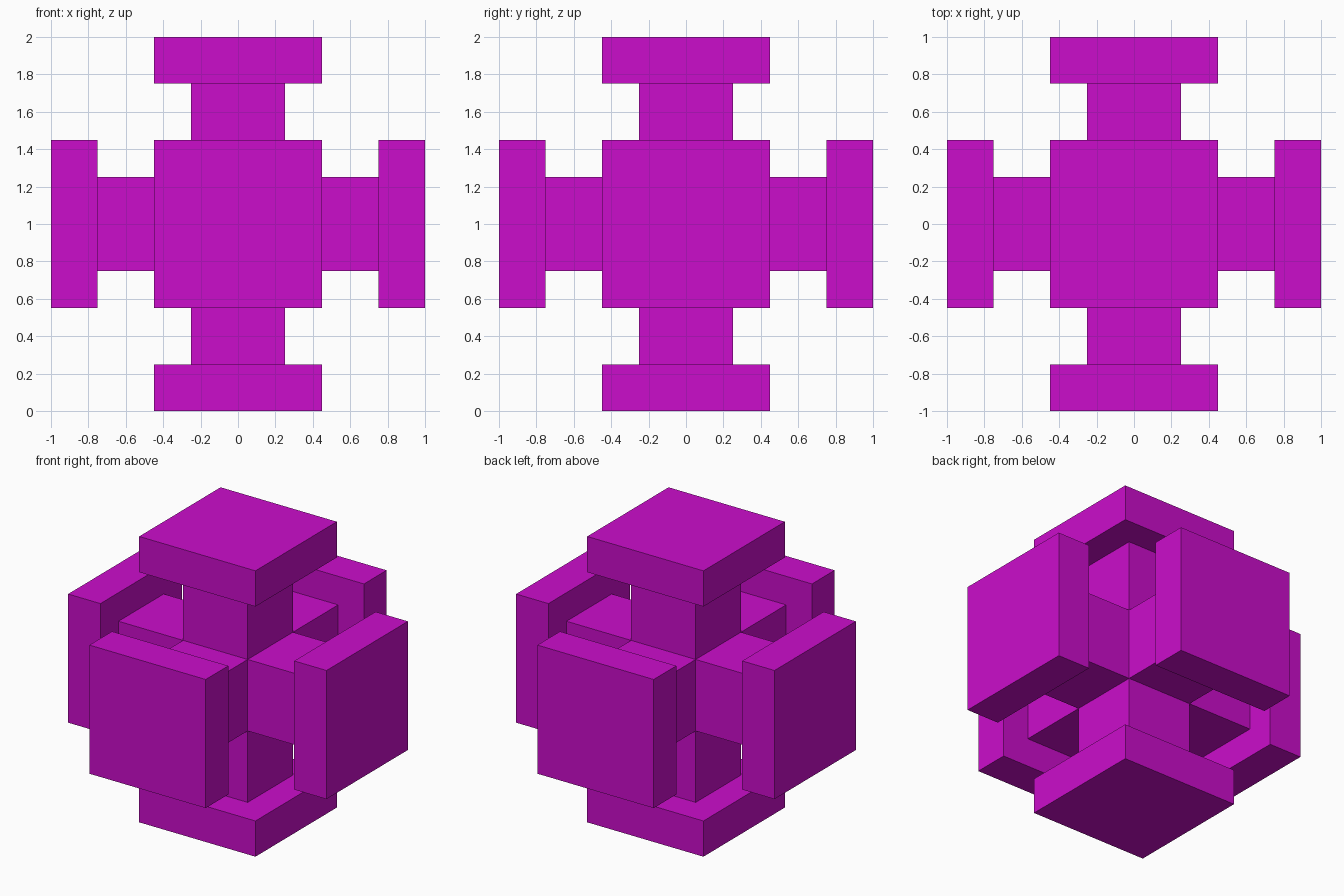
import bpy
import bmesh
from mathutils import Matrix

if "Cube" in bpy.data.objects:
    bpy.data.objects.remove(bpy.data.objects["Cube"])

CENTRE_Z = 1.0
ARM_HALF, PLATE_HALF = 0.25, 0.45
PLATE_INNER, PLATE_OUTER = 0.75, 1.0

magenta = bpy.data.materials.new("magenta")
magenta.diffuse_color = (0.6, 0.004, 0.6, 1.0)
magenta.use_nodes = True
magenta.node_tree.nodes["Principled BSDF"].inputs["Base Color"].default_value = magenta.diffuse_color


def extrude(bm, face, distance):
    """Extrude one face along its normal and return the new cap."""
    normal = face.normal.copy()
    cap = bmesh.ops.extrude_discrete_faces(bm, faces=[face])["faces"][0]
    bmesh.ops.translate(bm, verts=cap.verts, vec=normal * distance)
    cap.normal_update()
    return cap


def widen(bm, face, factor):
    """Add a flat rim around a face, scaling it about its own centre."""
    cap = extrude(bm, face, 0.0)
    c = cap.calc_center_median()
    for v in cap.verts:
        v.co = c + (v.co - c) * factor
    cap.normal_update()
    return cap


bm = bmesh.new()

# Central cube where the arms meet
bmesh.ops.create_cube(bm, size=2 * ARM_HALF)
bm.normal_update()

# Six square arms, each ending in a wide square plate
for face in list(bm.faces):
    cap = extrude(bm, face, PLATE_INNER - ARM_HALF)
    cap = widen(bm, cap, PLATE_HALF / ARM_HALF)
    extrude(bm, cap, PLATE_OUTER - PLATE_INNER)

bmesh.ops.recalc_face_normals(bm, faces=bm.faces)
bmesh.ops.transform(bm, matrix=Matrix.Translation((0, 0, CENTRE_Z)), verts=bm.verts)

mesh = bpy.data.meshes.new("six_armed_block")
bm.to_mesh(mesh)
bm.free()
mesh.materials.append(magenta)
block = bpy.data.objects.new("six_armed_block", mesh)
bpy.context.collection.objects.link(block)
